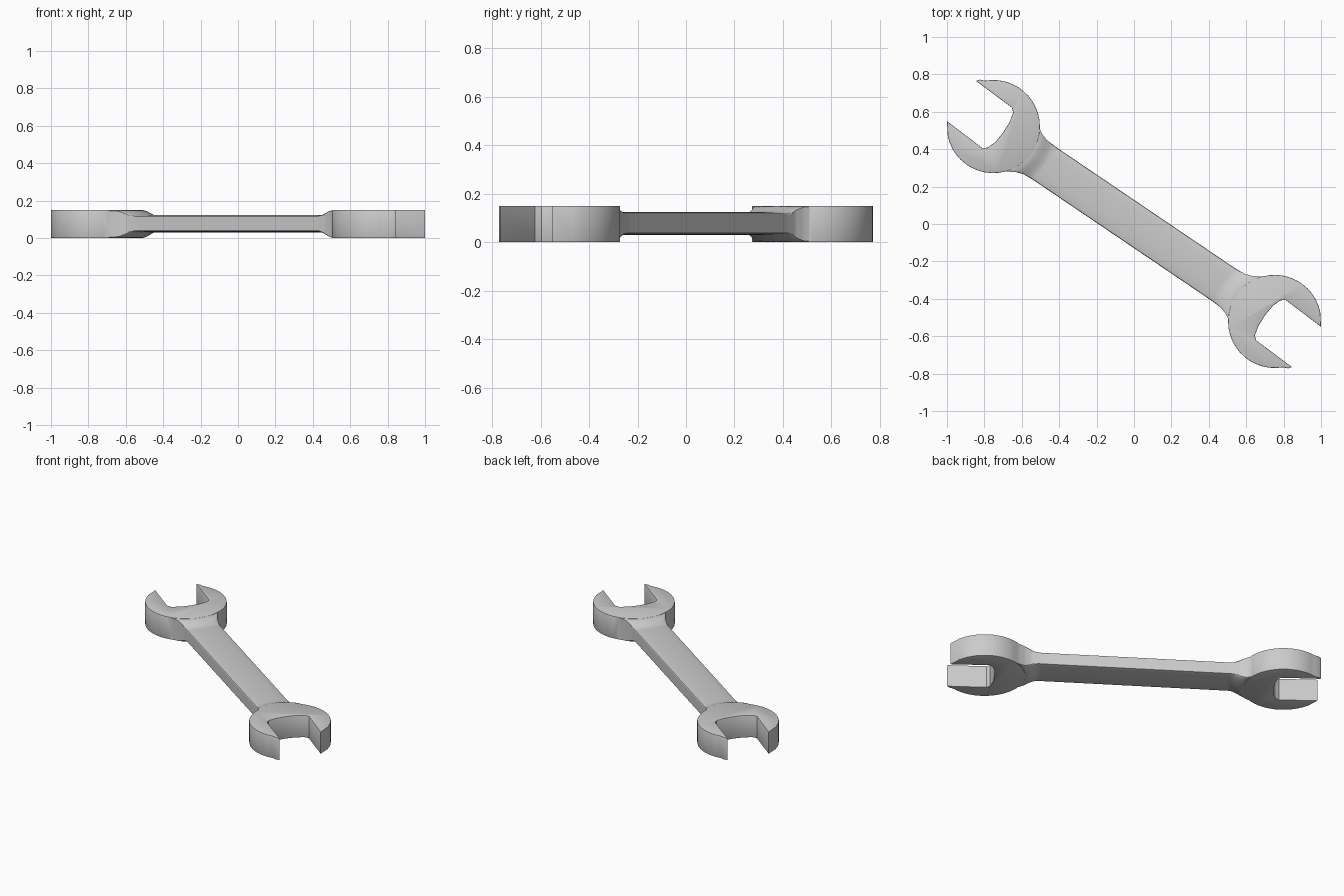
import bpy, bmesh, math
from mathutils import Vector

if "Cube" in bpy.data.objects:
    bpy.data.objects.remove(bpy.data.objects["Cube"])

MID = 0.075                                  # mid-plane height
ANG = math.radians(34.1)
AXIS = Vector((-math.cos(ANG), math.sin(ANG)))   # handle direction, towards the left head
SIDE = Vector((math.sin(ANG), math.cos(ANG)))
CENTRE, R = Vector((-0.752, 0.521)), 0.249       # head circle


def make_object(name, bm):
    bmesh.ops.recalc_face_normals(bm, faces=bm.faces)
    me = bpy.data.meshes.new(name)
    bm.to_mesh(me)
    bm.free()
    ob = bpy.data.objects.new(name, me)
    bpy.context.collection.objects.link(ob)
    return ob


def smooth(t):
    t = max(0.0, min(1.0, t))
    return t * t * (3 - 2 * t)


# Open jaw head: round outline with a notch, extruded with softened rims
def make_head(name, sign):
    pts = [(-0.845, 0.765), (-0.825, 0.772)]
    for i in range(33):
        a = math.radians(100 - 268 * i / 32)
        pts.append((CENTRE.x + R * math.cos(a), CENTRE.y + R * math.sin(a)))
    pts += [(-1.0, 0.55), (-0.812, 0.407), (-0.783, 0.408), (-0.742, 0.438), (-0.702, 0.486),
            (-0.665, 0.545), (-0.646, 0.597), (-0.653, 0.622)]
    bm = bmesh.new()
    face = bm.faces.new([bm.verts.new((sign * x, sign * y, 0)) for x, y in pts])
    out = bmesh.ops.extrude_face_region(bm, geom=[face])
    for v in out["geom"]:
        if isinstance(v, bmesh.types.BMVert):
            v.co.z = 2 * MID
    rims = [e for e in bm.edges if abs(e.verts[0].co.z - e.verts[1].co.z) < 1e-6]
    bmesh.ops.bevel(bm, geom=rims, offset=0.004, segments=2, profile=0.5, affect='EDGES')
    return make_object(name, bm)


# Handle: lofted domed section that flares and thickens into each head
WIDTHS = [(0, .107), (.58, .107), (.64, .111), (.68, .125), (.72, .149), (.755, .177), (.80, .19)]
HALF = [(1, .35), (1, .74), (.975, .83), (.91, .88), (.6, .95), (.3, .99)]
RING = (HALF + [(0, 1)] + [(-v, z) for v, z in reversed(HALF)])
RING = RING + [(v, -z) for v, z in reversed(RING)]


def width(u):
    for (u0, w0), (u1, w1) in zip(WIDTHS, WIDTHS[1:]):
        if u <= u1 + 1e-9:
            return w0 + (w1 - w0) * (u - u0) / (u1 - u0)


def make_handle():
    half = [0.0, 0.3] + [0.52 + 0.28 * i / 28 for i in range(29)]
    stations = [-u for u in reversed(half[1:])] + half
    bm = bmesh.new()
    rings = []
    for u in stations:
        ring = []
        for fv, fz in RING:
            p = AXIS * u + SIDE * (fv * width(abs(u)))
            r = (p - CENTRE * (1 if u >= 0 else -1)).length
            t = smooth((0.345 - r) / 0.095)
            h = 0.047 + 0.0265 * t
            f = abs(fz)
            f += (1 - f) * 0.85 * t if f > 0.5 else 0
            ring.append(bm.verts.new((p.x, p.y, MID + 0.002 * (1 - t) + math.copysign(h * f, fz))))
        rings.append(ring)
    n = len(RING)
    for a, b in zip(rings, rings[1:]):
        for i in range(n):
            j = (i + 1) % n
            bm.faces.new((a[i], a[j], b[j], b[i]))
    bm.faces.new(rings[0])
    bm.faces.new(rings[-1])
    return make_object("wrench", bm)


# Fuse both heads with the handle into a single forged body
wrench = make_handle()
bpy.context.view_layer.objects.active = wrench
wrench.select_set(True)
for name, sign in (("left_head", 1), ("right_head", -1)):
    head = make_head(name, sign)
    mod = wrench.modifiers.new("fuse", 'BOOLEAN')
    mod.operation, mod.solver, mod.object = 'UNION', 'EXACT', head
    bpy.ops.object.modifier_apply(modifier=mod.name)
    bpy.data.objects.remove(head)
bpy.ops.object.shade_smooth_by_angle(angle=math.radians(30))
